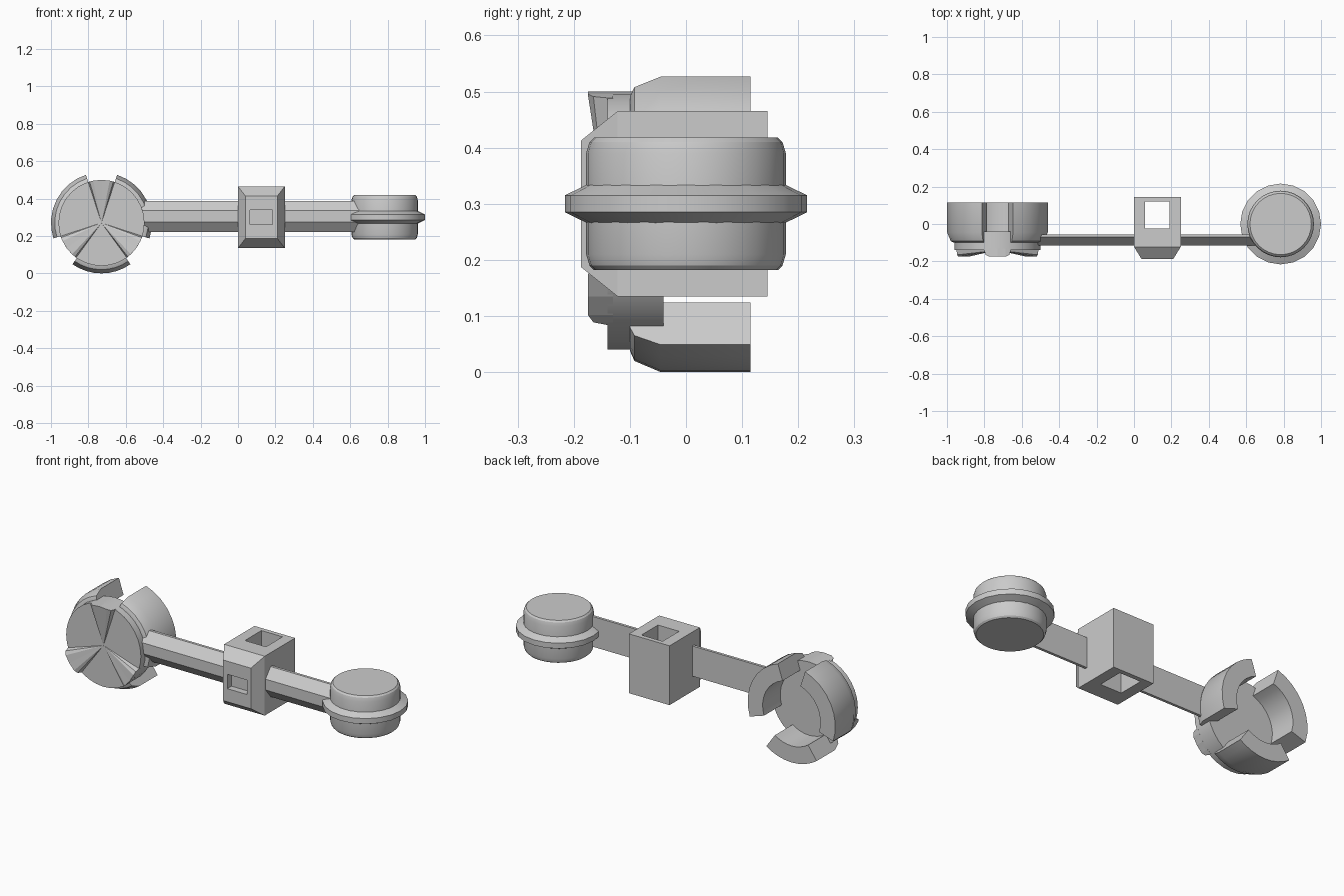
import bpy, bmesh
from math import radians, sin, cos, pi

if "Cube" in bpy.data.objects:
    bpy.data.objects.remove(bpy.data.objects["Cube"])

CX, CZ, R = -0.73, 0.27, 0.27      # centre and radius of the clawed disc


def make(name, verts, faces, smooth=True):
    me = bpy.data.meshes.new(name)
    me.from_pydata(verts, [], faces)
    bm = bmesh.new()
    bm.from_mesh(me)
    bmesh.ops.recalc_face_normals(bm, faces=bm.faces)
    bm.to_mesh(me)
    bm.free()
    ob = bpy.data.objects.new(name, me)
    bpy.context.collection.objects.link(ob)
    if smooth:
        bpy.ops.object.select_all(action='DESELECT')
        ob.select_set(True)
        bpy.context.view_layer.objects.active = ob
        bpy.ops.object.shade_smooth_by_angle(angle=radians(25))
    return ob


def loft(name, rings, smooth=False):
    """Skin a list of equal closed rings, with both ends capped."""
    n = len(rings[0])
    verts = [p for ring in rings for p in ring]
    faces = [(k * n + i, k * n + (i + 1) % n, (k + 1) * n + (i + 1) % n, (k + 1) * n + i)
             for k in range(len(rings) - 1) for i in range(n)]
    last = (len(rings) - 1) * n
    faces += [tuple(range(n)), tuple(range(last, last + n))]
    return make(name, verts, faces, smooth)


def polar(r, deg, y):
    return (CX + r * cos(radians(deg)), y, CZ + r * sin(radians(deg)))


def rect(x0, x1, z0, z1, y):
    return [(x0, y, z0), (x1, y, z0), (x1, y, z1), (x0, y, z1)]


# Disc carrying the claws
loft("claw_disc", [[polar(0.23, i * 11.25, y) for i in range(32)] for y in (-0.14, -0.04)], True)

# Three curved claws
claw_profile = [(0.178, 0.115), (R, 0.115), (R, -0.045), (0.25, -0.092), (0.232, -0.10), (0.178, -0.10)]
for i, (a0, a1) in enumerate([(-18, 72), (108, 198), (235, 305)]):
    steps = 8
    rings = [[polar(r, a0 + (a1 - a0) * k / steps, y) for r, y in claw_profile] for k in range(steps + 1)]
    loft(f"claw_{i + 1}", rings, True)

# Three wedge ridges rising outward from the middle of the disc face
ridge_edge = [(-18, -0.14), (-16, -0.165), (-11, -0.175), (0, -0.175), (11, -0.175), (16, -0.165), (18, -0.14)]
for i, mid in enumerate((90, 216, 324)):
    n = len(ridge_edge)
    verts = [polar(0, 0, -0.14)] + [polar(0.23, mid + a, y) for a, y in ridge_edge]
    verts += [polar(0.23, mid + a, -0.13) for a, y in ridge_edge] + [polar(0, 0, -0.13)]
    faces = []
    for k in range(1, n):
        faces += [(0, k, k + 1), (k, k + n, k + n + 1, k + 1), (2 * n + 1, k + n, k + n + 1)]
    faces += [(0, 1, n + 1, 2 * n + 1), (0, n, 2 * n, 2 * n + 1)]
    make(f"ridge_{i + 1}", verts, faces, False)

# Connecting bar with bevelled front
bar = [(-0.055, 0.22), (-0.055, 0.388), (-0.07, 0.388), (-0.115, 0.335), (-0.115, 0.275), (-0.07, 0.22)]
loft("bar", [[(x, y, z) for y, z in bar] for x in (-0.56, 0.65)])

# Middle block with tapered front, vertical shaft and front window
block = loft("block", [rect(0.04, 0.21, 0.187, 0.413, -0.187),
                       rect(0, 0.25, 0.135, 0.465, -0.122),
                       rect(0, 0.25, 0.135, 0.465, 0.145)])
cutters = [loft("shaft_cutter", [rect(0.06, 0.19, 0, 0.6, y) for y in (-0.025, 0.12)]),
           loft("window_cutter", [rect(0.065, 0.185, 0.26, 0.34, y) for y in (-0.25, -0.15)])]
bpy.context.view_layer.objects.active = block
for c in cutters:
    c.hide_render = True
    mod = block.modifiers.new("cut", 'BOOLEAN')
    mod.operation, mod.object, mod.solver = 'DIFFERENCE', c, 'EXACT'
    bpy.ops.object.modifier_apply(modifier=mod.name)
    bpy.data.objects.remove(c)


# Round end piece: drum and flange
def lathe(name, profile, n):
    return loft(name, [[(0.784 + r * cos(2 * pi * i / n), r * sin(2 * pi * i / n), z) for i in range(n)]
                       for r, z in profile], True)


lathe("drum", [(0.164, 0.182), (0.172, 0.19), (0.178, 0.21), (0.178, 0.39), (0.172, 0.41), (0.164, 0.418)], 32)
lathe("flange", [(0.175, 0.265), (0.216, 0.285), (0.216, 0.315), (0.175, 0.335)], 20)
